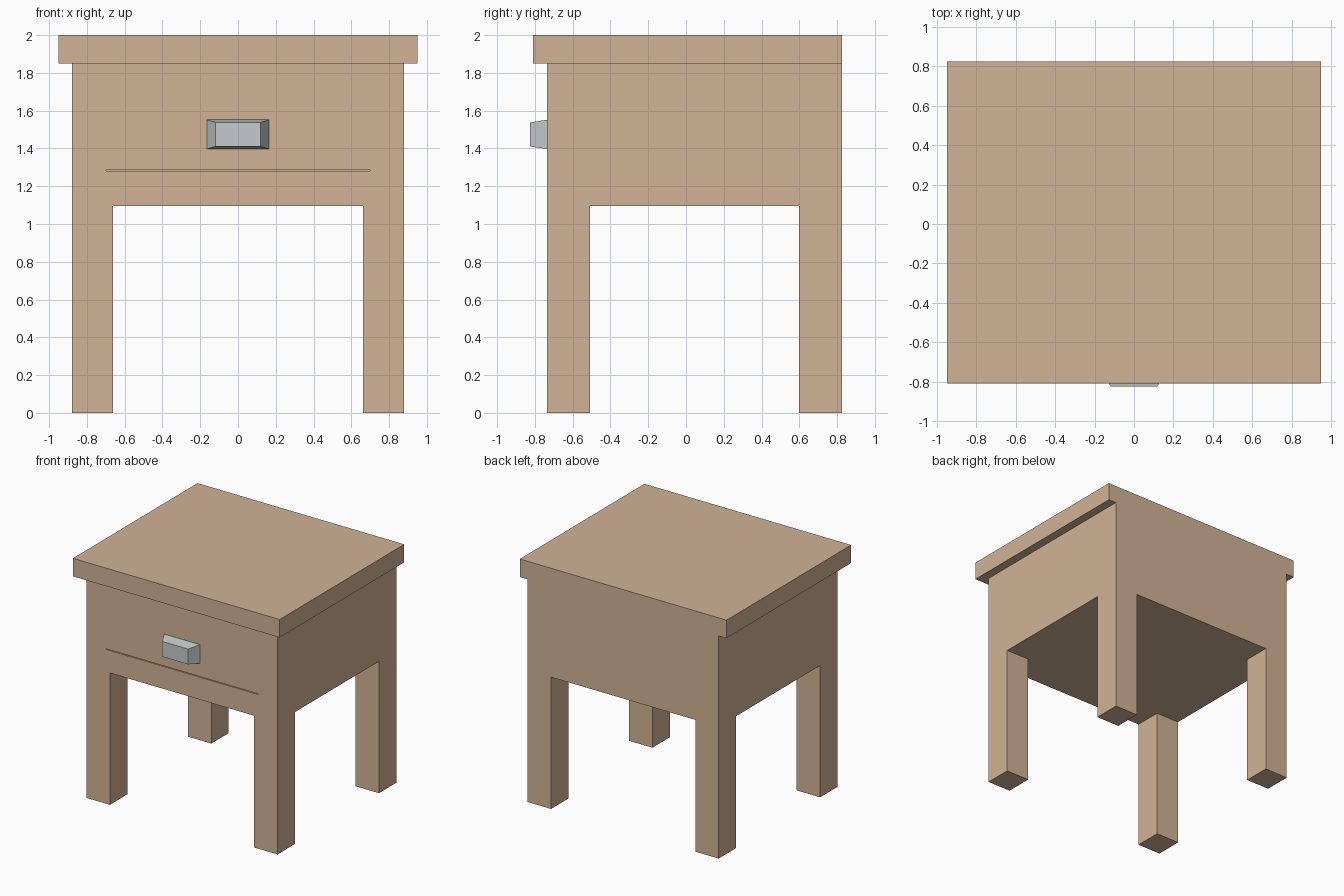
import bpy, bmesh
from mathutils import Vector

if "Cube" in bpy.data.objects:
    bpy.data.objects.remove(bpy.data.objects["Cube"])


def material(name, color):
    m = bpy.data.materials.new(name)
    m.diffuse_color = (*color, 1)
    m.use_nodes = True
    m.node_tree.nodes["Principled BSDF"].inputs["Base Color"].default_value = m.diffuse_color
    return m


wood = material("wood", (0.64, 0.45, 0.30))
metal = material("metal", (0.55, 0.60, 0.61))


def box_bmesh(lo, hi):
    """Box spanning two opposite corners."""
    lo, hi = Vector(lo), Vector(hi)
    bm = bmesh.new()
    bmesh.ops.create_cube(bm, size=1)
    bmesh.ops.scale(bm, vec=hi - lo, verts=bm.verts)
    bmesh.ops.translate(bm, vec=(lo + hi) / 2, verts=bm.verts)
    return bm


def finish(bm, name, mat=None):
    bmesh.ops.recalc_face_normals(bm, faces=bm.faces)
    me = bpy.data.meshes.new(name)
    bm.to_mesh(me)
    bm.free()
    ob = bpy.data.objects.new(name, me)
    bpy.context.collection.objects.link(ob)
    if mat:
        me.materials.append(mat)
    return ob


# Cabinet: split the box along the leg lines, then pull the corners down as legs
BOTTOM, LEG_X, LEG_FRONT, LEG_BACK = 1.095, 0.663, -0.507, 0.597
bm = box_bmesh((-0.878, -0.735, BOTTOM), (0.878, 0.825, 1.85))
for co, no in (((-LEG_X, 0, 0), (1, 0, 0)), ((LEG_X, 0, 0), (1, 0, 0)),
               ((0, LEG_FRONT, 0), (0, 1, 0)), ((0, LEG_BACK, 0), (0, 1, 0))):
    bmesh.ops.bisect_plane(bm, geom=bm.verts[:] + bm.edges[:] + bm.faces[:],
                           plane_co=co, plane_no=no)
bm.normal_update()
corners = []
for f in bm.faces:
    c = f.calc_center_median()
    if f.normal.z < -0.9 and abs(c.x) > LEG_X and not LEG_FRONT < c.y < LEG_BACK:
        corners.append(f)
feet = bmesh.ops.extrude_discrete_faces(bm, faces=corners)["faces"]
for v in {v for f in feet for v in f.verts}:
    v.co.z = 0
bmesh.ops.dissolve_limit(bm, angle_limit=0.01, verts=bm.verts, edges=bm.edges)
cabinet = finish(bm, "cabinet_with_legs", wood)

# Thin groove under the drawer
cutter = finish(box_bmesh((-0.70, -0.80, 1.281), (0.70, -0.715, 1.287)), "groove_cutter")
cutter.hide_render = True
cutter.hide_set(True)
cut = cabinet.modifiers.new("drawer_groove", "BOOLEAN")
cut.operation = "DIFFERENCE"
cut.solver = "EXACT"
cut.object = cutter

# Table top, overhanging the front and sides, flush at the back
finish(box_bmesh((-0.95, -0.81, 1.85), (0.95, 0.825, 2.0)), "table_top", wood)

# Drawer handle: block tapering towards the front
bm = box_bmesh((-0.165, -0.825, 1.397), (0.165, -0.735, 1.552))
for v in bm.verts:
    if v.co.y < -0.8:
        v.co.x *= 0.72
        v.co.z = 1.474 + (v.co.z - 1.4745) * 0.82
finish(bm, "drawer_handle", metal)
